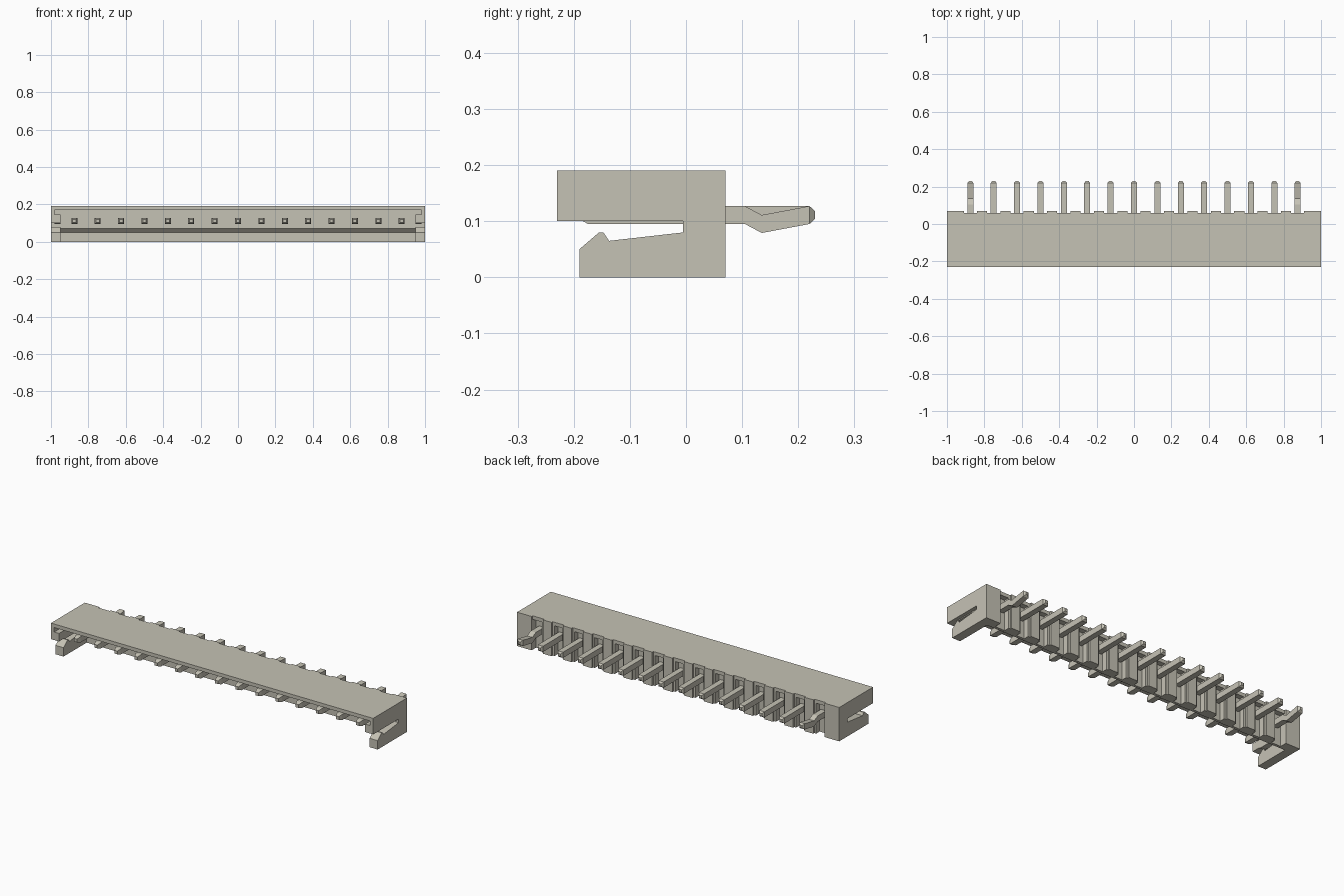
import bpy
import bmesh

cube = bpy.data.objects.get("Cube")
if cube:
    bpy.data.objects.remove(cube, do_unlink=True)

mat = bpy.data.materials.new("warm grey beige")
mat.use_nodes = True
COLOUR = (0.56, 0.54, 0.46, 1)
mat.diffuse_color = COLOUR
mat.node_tree.nodes["Principled BSDF"].inputs["Base Color"].default_value = COLOUR

PINS = 15
PITCH = 0.125
BACK = 0.07
FRONT = -0.23
TOP = 0.19


def loft(name, rings):
    """Skin a list of matching point rings and close both ends."""
    bm = bmesh.new()
    loops = [[bm.verts.new(p) for p in ring] for ring in rings]
    n = len(loops[0])
    for a, b in zip(loops, loops[1:]):
        for i in range(n):
            j = (i + 1) % n
            bm.faces.new((a[i], a[j], b[j], b[i]))
    bm.faces.new(loops[0])
    bm.faces.new(loops[-1])
    bmesh.ops.recalc_face_normals(bm, faces=bm.faces)
    mesh = bpy.data.meshes.new(name)
    bm.to_mesh(mesh)
    bm.free()
    mesh.materials.append(mat)
    obj = bpy.data.objects.new(name, mesh)
    bpy.context.collection.objects.link(obj)
    return obj


def prism(name, profile, x0, x1):
    """Extrude a (y, z) profile along x."""
    return loft(name, [[(x, y, z) for y, z in profile] for x in (x0, x1)])


def box(name, x0, x1, y0, y1, z0, z1):
    return prism(name, [(y0, z0), (y1, z0), (y1, z1), (y0, z1)], x0, x1)


def pin(name, x, sections):
    """Square pin through (y, centre z, half width) sections."""
    corners = ((-1, -1), (1, -1), (1, 1), (-1, 1))
    return loft(name, [[(x + h * a, y, z + h * b) for a, b in corners]
                       for y, z, h in sections])


# Roof and the upright wall with its undercut foot
box("roof", -1, 1, FRONT, 0.06, 0.17, TOP)
wall = [(-0.005, 0.17), (-0.005, 0.07), (0.015, 0.05), (0.015, 0),
        (0.03, 0), (0.03, 0.17)]
prism("back_wall", wall, -0.96, 0.96)

# Ends: outer cheek plus a lower inner cheek that leaves a guide channel
arm = [(-0.005, 0.08), (-0.137, 0.065), (-0.147, 0.08), (-0.155, 0.08),
       (-0.19, 0.05), (-0.19, 0), (BACK, 0)]
outer = [(BACK, TOP), (FRONT, TOP), (FRONT, 0.1), (-0.005, 0.1)] + arm
inner = [(BACK, TOP), (-0.005, TOP), (-0.005, 0.145), (FRONT, 0.145),
         (FRONT, 0.1), (-0.183, 0.1), (-0.175, 0.095), (-0.005, 0.095)] + arm
for side, s in (("left", 1), ("right", -1)):
    prism(side + "_outer_cheek", outer, s * 0.98, s)
    prism(side + "_inner_cheek", inner, s * 0.95, s * 0.98)
    box(side + "_end_block", s * 0.91, s * 0.95, 0.02, BACK, 0, TOP)

# Ribs between the grooves, each with a narrower raised tab
for i in range(PINS - 1):
    x = (i - (PINS - 2) / 2) * PITCH
    box("rib", x - 0.038, x + 0.038, 0.025, 0.06, 0, 0.175)
    box("rib_tab", x - 0.027, x + 0.027, 0.05, BACK, 0, TOP)

# Pins: the two outermost have a retaining kink
Z = 0.111
H = 0.016
front_end = [(-0.19, Z, 0.009), (-0.17, Z, H)]
straight = [(0.22, Z, H), (0.23, Z, 0.007)]
kinked = [(0.105, Z, H), (0.135, Z - H, H)] + straight
for i in range(PINS):
    x = (i - (PINS - 1) / 2) * PITCH
    tail = kinked if i in (0, PINS - 1) else straight
    pin("contact_pin", x, front_end + tail)
